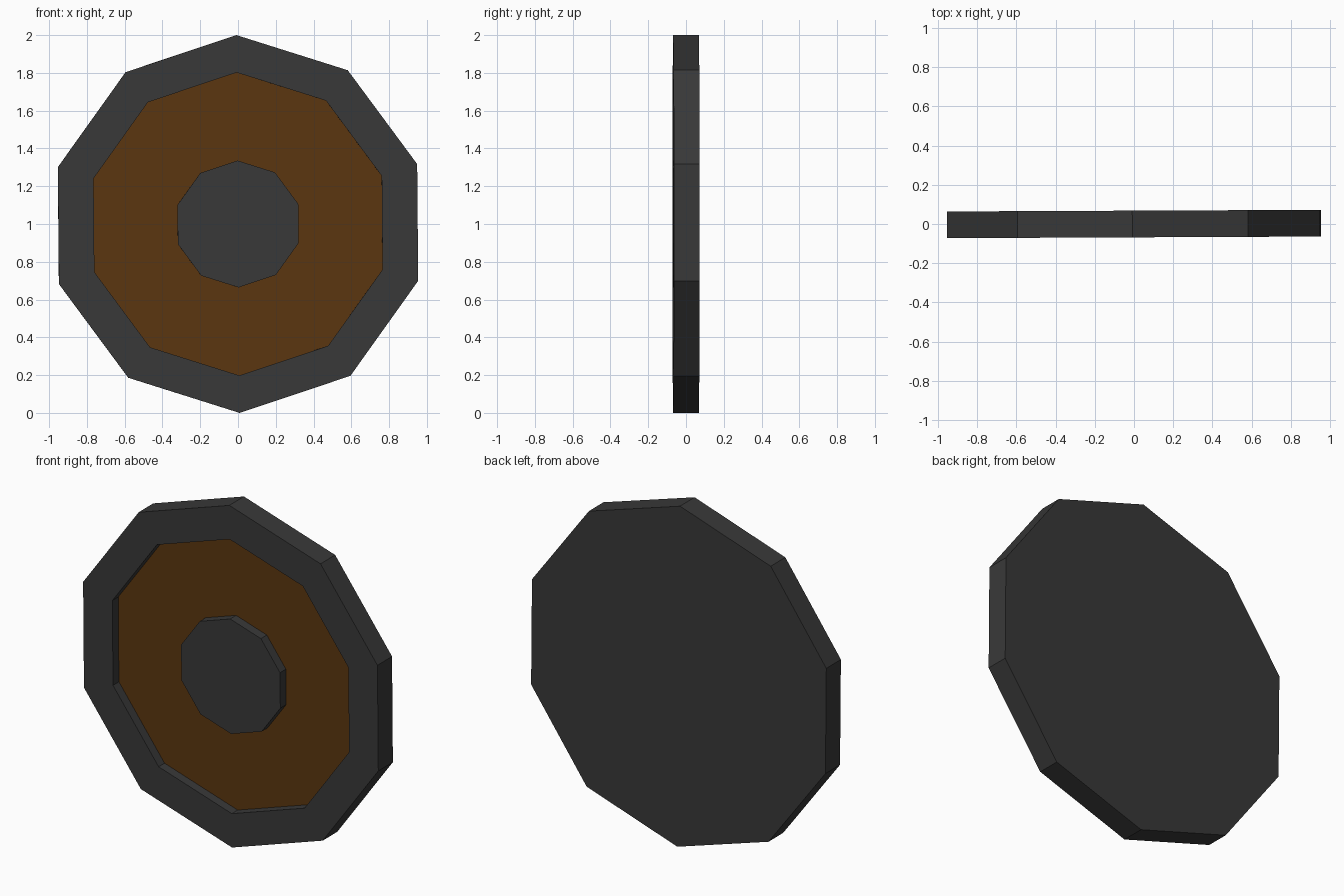
import bpy
import bmesh
from math import pi, sin, cos, radians
from mathutils import Matrix

cube = bpy.data.objects.get("Cube")
if cube:
    bpy.data.objects.remove(cube, do_unlink=True)

SIDES = 10
FRONT, RECESS, BACK = -0.068, -0.013, 0.068
RIM, INNER, HUB = 1.0, 0.802, 0.336


def material(name, rgb):
    mat = bpy.data.materials.new(name)
    mat.use_nodes = True
    color = (*rgb, 1)
    mat.diffuse_color = color
    mat.node_tree.nodes["Principled BSDF"].inputs["Base Color"].default_value = color
    return mat


dark_grey = material("dark grey", (0.04, 0.04, 0.04))
brown = material("brown", (0.105, 0.037, 0.005))

# Slight lean and turn of the whole disc
pose = (Matrix.Translation((0, 0, 1)) @ Matrix.Rotation(radians(0.25), 4, 'Z')
        @ Matrix.Rotation(radians(-0.5), 4, 'Y'))


def ring(bm, radius, y):
    return [bm.verts.new((radius * sin(2 * pi * i / SIDES), y,
                          radius * cos(2 * pi * i / SIDES))) for i in range(SIDES)]


def lathe(name, profile, mats, cap_start=True):
    """Sweep (radius, y) points round the y axis and cap the ends."""
    bm = bmesh.new()
    rings = [ring(bm, r, y) for r, y in profile]
    for a, b in zip(rings, rings[1:]):
        for i in range(SIDES):
            j = (i + 1) % SIDES
            bm.faces.new((a[i], a[j], b[j], b[i]))
    if cap_start:
        bm.faces.new(rings[0])
    floor = bm.faces.new(rings[-1])
    bmesh.ops.recalc_face_normals(bm, faces=bm.faces)
    floor.material_index = len(mats) - 1
    mesh = bpy.data.meshes.new(name)
    bm.to_mesh(mesh)
    bm.free()
    for mat in mats:
        mesh.materials.append(mat)
    obj = bpy.data.objects.new(name, mesh)
    obj.matrix_world = pose
    bpy.context.collection.objects.link(obj)
    return obj


# Rimmed disc with a brown recessed face
lathe("rimmed_disc", [(RIM, BACK), (RIM, FRONT), (INNER, FRONT), (INNER, RECESS)],
      [dark_grey, brown])

# Raised hub level with the rim
lathe("centre_hub", [(HUB, RECESS), (HUB, FRONT)], [dark_grey], cap_start=False)
